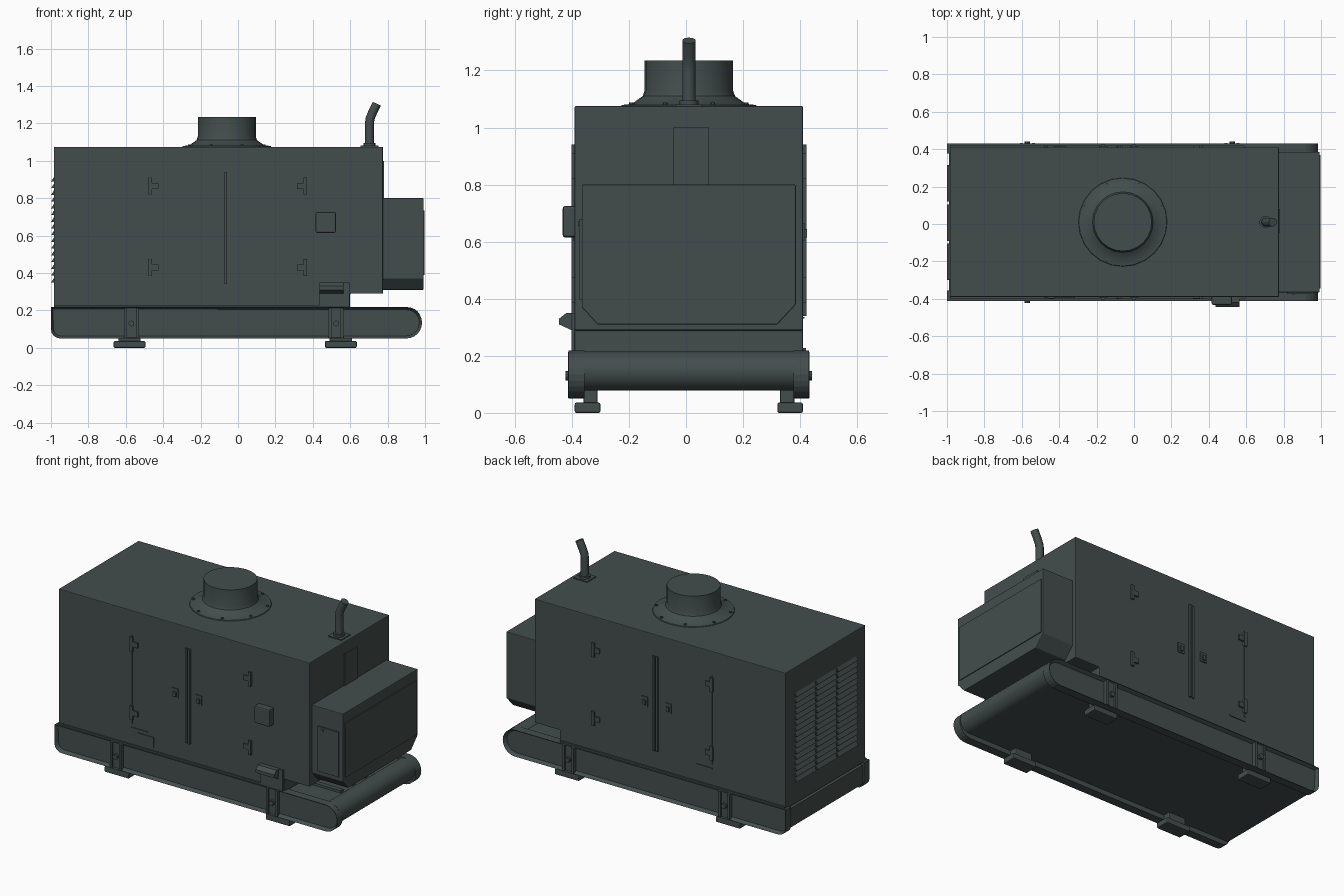
import bpy, bmesh, math
from mathutils import Vector

if "Cube" in bpy.data.objects:
    bpy.data.objects.remove(bpy.data.objects["Cube"])

paint = bpy.data.materials.new("dark green grey paint")
paint.use_nodes = True
colour = (0.056, 0.076, 0.073, 1)
paint.diffuse_color = colour
paint.node_tree.nodes["Principled BSDF"].inputs["Base Color"].default_value = colour
paint.node_tree.nodes["Principled BSDF"].inputs["Roughness"].default_value = 0.7
MID = 0.01      # middle of the housing in y
SIDE = 0.4      # half depth of the housing


def finish(bm, name, smooth=False, bevel=0):
    bmesh.ops.recalc_face_normals(bm, faces=bm.faces)
    mesh = bpy.data.meshes.new(name)
    bm.to_mesh(mesh)
    bm.free()
    mesh.materials.append(paint)
    ob = bpy.data.objects.new(name, mesh)
    bpy.context.collection.objects.link(ob)
    if bevel:
        mod = ob.modifiers.new("bevel", "BEVEL")
        mod.width, mod.segments = bevel, 2
    if smooth:
        bpy.ops.object.select_all(action="DESELECT")
        ob.select_set(True)
        bpy.context.view_layer.objects.active = ob
        bpy.ops.object.shade_smooth_by_angle(angle=math.radians(35))
    return ob


def box(bm, x, y, z):
    """Box from (low, high) pairs."""
    verts = bmesh.ops.create_cube(bm, size=1)["verts"]
    for v in verts:
        v.co = [sum(r) / 2 + c * (r[1] - r[0]) for r, c in zip((x, y, z), v.co)]


def prism(bm, points, place, depth):
    """Extrude a 2D outline; place maps (a, b) to 3D. Returns the first cap."""
    cap = bm.faces.new([bm.verts.new(place(a, b)) for a, b in points])
    far = bmesh.ops.extrude_face_region(bm, geom=[cap], use_keep_orig=True)["geom"]
    for v in far:
        if isinstance(v, bmesh.types.BMVert):
            v.co += Vector(depth)
    bmesh.ops.recalc_face_normals(bm, faces=bm.faces)
    return cap


def side_box(bm, s, x, z, out, back=0.01):
    """Box standing out from the front (s=-1) or back (s=1) wall."""
    y = sorted((MID + s * (SIDE - back), MID + s * (SIDE + out)))
    box(bm, x, y, z)


def lathe(name, profile, x, y, steps):
    bm = bmesh.new()
    vs = [bm.verts.new((r, 0, z)) for r, z in profile]
    es = [bm.edges.new(p) for p in zip(vs, vs[1:])]
    bmesh.ops.spin(bm, geom=vs + es, axis=(0, 0, 1), cent=(0, 0, 0),
                   angle=math.tau, steps=steps)
    bmesh.ops.remove_doubles(bm, verts=bm.verts, dist=0.0005)
    bmesh.ops.translate(bm, verts=bm.verts, vec=(x, y, 0))
    return finish(bm, name, True)


def cylinder(bm, a, b, r, n=24):
    a, b = Vector(a), Vector(b)
    vs = bmesh.ops.create_cone(bm, cap_ends=True, segments=n, radius1=r,
                               radius2=r, depth=(b - a).length)["verts"]
    rot = (b - a).to_track_quat("Z", "Y")
    for v in vs:
        v.co = rot @ v.co + (a + b) / 2


# Housing with a raised underside at one end
bm = bmesh.new()
prism(bm, [(-0.985, 0.21), (0.6, 0.21), (0.6, 0.29), (0.775, 0.29),
           (0.775, 1.075), (-0.985, 1.075)],
      lambda a, b: (a, MID - SIDE, b), (0, 2 * SIDE, 0))
finish(bm, "housing", bevel=0.004)

# Control cabinet with cut lower corners
bm = bmesh.new()
prism(bm, [(-0.365, 0.8), (-0.365, 0.37), (-0.31, 0.31), (0.32, 0.31),
           (0.385, 0.38), (0.385, 0.8)],
      lambda a, b: (0.77, a, b), (0.222, 0, 0))
finish(bm, "control_cabinet", bevel=0.004)
bm = bmesh.new()
box(bm, (0.985, 0.997), (-0.345, 0.37), (0.39, 0.735))
finish(bm, "cabinet_end_panel")
bm = bmesh.new()
box(bm, (0.82, 0.965), (-0.373, -0.36), (0.395, 0.68))
box(bm, (0.845, 0.86), (-0.378, -0.36), (0.655, 0.67))
finish(bm, "cabinet_door")
bm = bmesh.new()
box(bm, (0.77, 0.781), (-0.045, 0.08), (0.79, 1.0))
finish(bm, "end_wall_plate")

# Skid floor and round cross tube
bm = bmesh.new()
box(bm, (-0.99, 0.9), (-0.375, 0.395), (0.08, 0.2))
finish(bm, "skid_floor")
bm = bmesh.new()
cylinder(bm, (0.91, -0.37, 0.147), (0.91, 0.39, 0.147), 0.069)
finish(bm, "cross_tube", True)
bm = bmesh.new()
for y in (-0.2, -0.08, 0.04):
    box(bm, (0.65, 0.86), (y, y + 0.03), (0.19, 0.215))
finish(bm, "deck_fittings")

# Side rails, rounded at one end, with a recessed outer web
outline = [(-1, 0.218), (-1, 0.1)]
outline += [(-0.95 - 0.05 * math.cos(t), 0.1 - 0.05 * math.sin(t))
            for t in (0.4, 0.8, 1.2, math.pi / 2)]
outline += [(0.9 + 0.084 * math.sin(i * math.pi / 12),
             0.134 - 0.084 * math.cos(i * math.pi / 12)) for i in range(13)]
for s, name in ((-1, "front_rail"), (1, "back_rail")):
    bm = bmesh.new()
    web = prism(bm, outline, lambda a, b: (a, MID + s * 0.421, b), (0, -s * 0.055, 0))
    bmesh.ops.inset_region(bm, faces=[web], thickness=0.014)
    bmesh.ops.translate(bm, verts=web.verts, vec=(0, -s * 0.022, 0))
    finish(bm, name)

# Feet, with the straps and bolts above them
for s, end in ((-1, "front"), (1, "back")):
    for foot_x, strap_x, part in ((-0.58, -0.57, "right"), (0.55, 0.525, "left")):
        bm = bmesh.new()
        y = sorted((MID + s * 0.4, MID + s * 0.31))
        box(bm, (foot_x - 0.085, foot_x + 0.085), y, (0, 0.036))
        box(bm, (foot_x - 0.06, foot_x + 0.06), sorted((MID + s * 0.37, MID + s * 0.32)),
            (0.03, 0.1))
        finish(bm, f"{end}_{part}_foot", bevel=0.006)
        bm = bmesh.new()
        for dx, wide, out in ((0, 0.036, 0.413), (-0.032, 0.008, 0.423), (0.032, 0.008, 0.423)):
            box(bm, (strap_x + dx - wide, strap_x + dx + wide),
                sorted((MID + s * 0.38, MID + s * out)), (0.052, 0.214))
        cylinder(bm, (strap_x, MID + s * 0.4, 0.13), (strap_x, MID + s * 0.432, 0.13), 0.016, 10)
        finish(bm, f"{end}_{part}_strap")

# Doors on both long walls: centre strips, hinge seam, hinges, latches
for s, end in ((-1, "front"), (1, "back")):
    bm = bmesh.new()
    side_box(bm, s, (-0.094, -0.08), (0.34, 0.94), 0.008)
    side_box(bm, s, (-0.072, -0.058), (0.34, 0.94), 0.012)
    finish(bm, f"{end}_door_strips")
    bm = bmesh.new()
    side_box(bm, s, (-0.474, -0.466), (0.36, 0.92), 0.005)
    side_box(bm, s, (-0.474, -0.36), (0.33, 0.336), 0.005)
    finish(bm, f"{end}_door_seam")
    bm = bmesh.new()
    for x, d in ((-0.47, 1), (0.36, -1)):
        for z in (0.43, 0.865):
            side_box(bm, s, (x - 0.01, x + 0.01), (z - 0.045, z + 0.045), 0.012)
            side_box(bm, s, sorted((x, x + d * 0.045)), (z - 0.016, z + 0.016), 0.009)
    finish(bm, f"{end}_hinges")
    bm = bmesh.new()
    for x in (-0.165, 0.0):
        side_box(bm, s, (x - 0.022, x + 0.022), (0.605, 0.665), 0.006)
        side_box(bm, s, (x - 0.01, x + 0.01), (0.615, 0.645), 0.014)
    finish(bm, f"{end}_latches")
    bm = bmesh.new()
    side_box(bm, s, (-0.985, 0.59), (0.214, 0.228), 0.01)
    finish(bm, f"{end}_base_lip")

# Front wall fittings
bm = bmesh.new()
side_box(bm, -1, (-0.43, -0.315), (0.25, 0.312), 0.006)
finish(bm, "front_plate")
bm = bmesh.new()
side_box(bm, -1, (0.415, 0.523), (0.615, 0.725), 0.042)
finish(bm, "switch_box", bevel=0.008)
bm = bmesh.new()
side_box(bm, -1, (0.435, 0.595), (0.215, 0.35), 0.012)
prism(bm, [(-0.39, 0.35), (-0.42, 0.35), (-0.445, 0.33), (-0.445, 0.31), (-0.39, 0.285)],
      lambda a, b: (0.435, a, b), (0.13, 0, 0))
finish(bm, "cable_outlet")

# Louvres on the end wall, in three columns
bm = bmesh.new()
for col in range(3):
    y = MID - 0.31 + col * 0.21
    for row in range(16):
        z = 0.35 + row * 0.036
        prism(bm, [(-0.98, z), (-0.999, z), (-0.98, z + 0.03)],
              lambda a, b: (a, y, b), (0, 0.195, 0))
finish(bm, "louvres")

# Roof stack with flared collar
lathe("roof_stack", [(0.0, 1.07), (0.24, 1.07), (0.235, 1.079), (0.2, 1.083),
                     (0.162, 1.11), (0.155, 1.13), (0.155, 1.235), (0, 1.235)],
      -0.06, MID, 24)
bm = bmesh.new()
for i in range(8):
    t = (i + 0.5) * math.tau / 8
    x, y = -0.06 + 0.218 * math.cos(t), MID + 0.218 * math.sin(t)
    cylinder(bm, (x, y, 1.07), (x, y, 1.088), 0.008, 6)
finish(bm, "collar_bolts")

# Bent exhaust pipe swept along a path
curve = bpy.data.curves.new("exhaust_path", "CURVE")
curve.dimensions = "3D"
curve.bevel_depth, curve.bevel_resolution, curve.use_fill_caps = 0.024, 3, True
path = [(0.703, 1.07), (0.703, 1.2), (0.706, 1.225), (0.718, 1.255), (0.742, 1.305)]
spline = curve.splines.new("POLY")
spline.points.add(len(path) - 1)
for p, (x, z) in zip(spline.points, path):
    p.co = (x, MID, z, 1)
curve.materials.append(paint)
pipe = bpy.data.objects.new("exhaust_pipe", curve)
bpy.context.collection.objects.link(pipe)
bm = bmesh.new()
box(bm, (0.655, 0.75), (MID - 0.045, MID + 0.045), (1.07, 1.081))
cylinder(bm, (0.703, MID, 1.075), (0.703, MID, 1.095), 0.033, 16)
finish(bm, "exhaust_flange")
